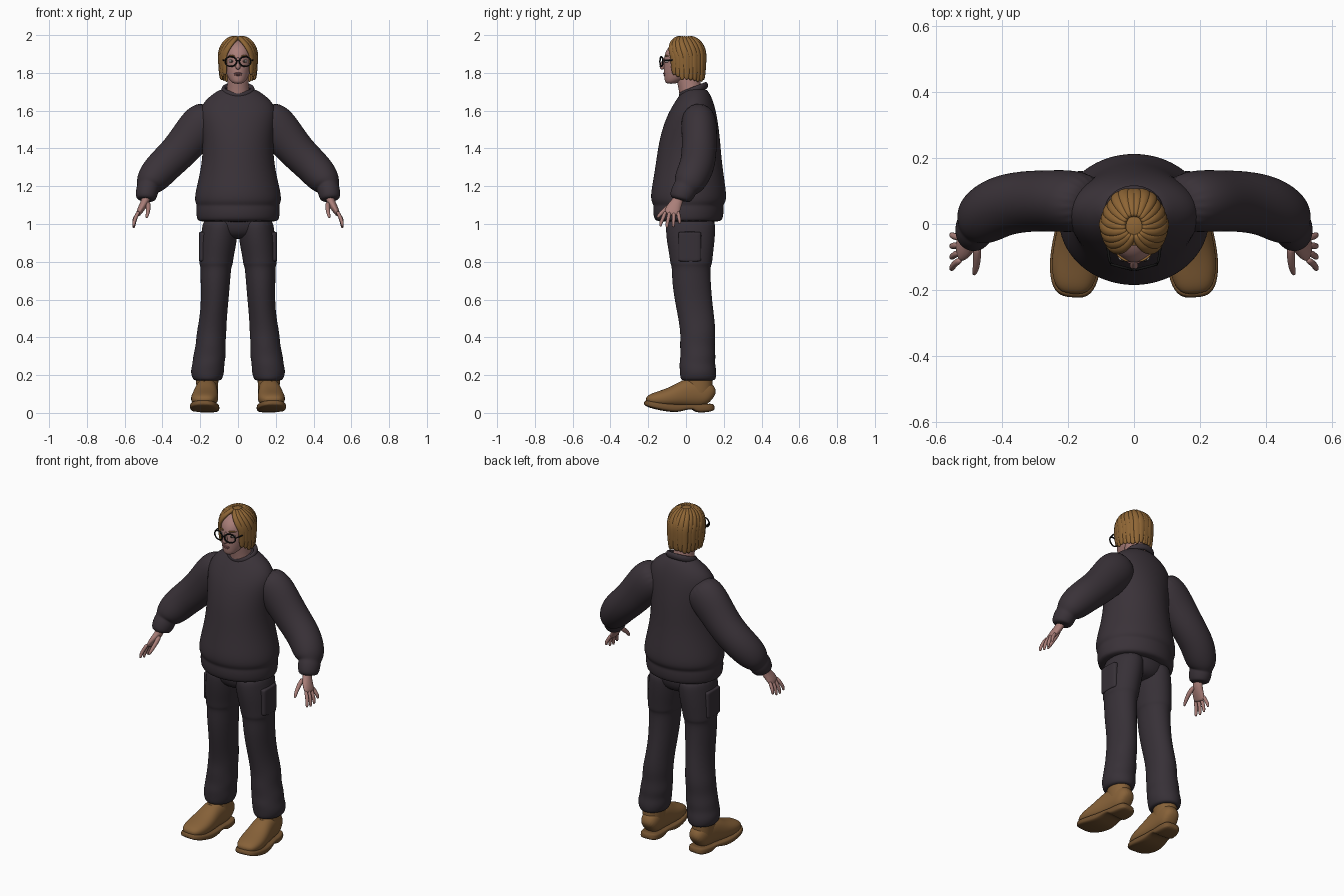
import bpy, bmesh, random
from math import sin, cos, pi, radians
from mathutils import Vector

random.seed(4)
cube = bpy.data.objects.get("Cube")
if cube:
    bpy.data.objects.remove(cube, do_unlink=True)


def material(name, *rgb):
    m = bpy.data.materials.new(name)
    m.use_nodes = True
    m.diffuse_color = (*rgb, 1)
    shader = m.node_tree.nodes["Principled BSDF"]
    shader.inputs["Base Color"].default_value = (*rgb, 1)
    shader.inputs["Roughness"].default_value = 0.8
    return m


skin = material("skin", .40, .21, .19)
lip = material("lip", .30, .12, .12)
hair = material("hair", .27, .13, .035)
wool = material("sweater wool", .042, .032, .040)
cloth = material("trouser cloth", .038, .030, .038)
leather = material("boot leather", .24, .12, .040)
rubber = material("boot sole", .17, .085, .03)
black = material("black frame", .008, .008, .008)
white = material("eye white", .55, .48, .46)
iris = material("iris", .04, .03, .025)


def finish(name, bm, mat, level, mirror):
    """Turn a bmesh into a smooth, optionally mirrored object."""
    bmesh.ops.recalc_face_normals(bm, faces=bm.faces)
    mesh = bpy.data.meshes.new(name)
    bm.to_mesh(mesh)
    bm.free()
    mesh.materials.append(mat)
    mesh.shade_smooth()
    obj = bpy.data.objects.new(name, mesh)
    bpy.context.collection.objects.link(obj)
    if mirror:
        obj.modifiers.new("Mirror", 'MIRROR').use_mirror_merge = False
    if level:
        sub = obj.modifiers.new("Subdivision", 'SUBSURF')
        sub.levels = sub.render_levels = level
    return obj


def loft(name, strands, mat, n=16, flat=False, up=(0, 0, 1), hub=None,
         square=1, level=2, mirror=False):
    """Skin rings of (x, y, z, radius across, radius along up)."""
    bm = bmesh.new()
    grow = 3 / (2 + cos(2 * pi / n))   # offsets subdivision shrinkage

    def bend(v):
        return abs(v) ** square * (1 if v > 0 else -1)

    for rings in strands:
        pts = [Vector(r[:3]) for r in rings]
        loops = []
        for i, (p, ring) in enumerate(zip(pts, rings)):
            u, v = Vector((1, 0, 0)), Vector((0, 1, 0))
            if not flat:
                t = (pts[min(i + 1, len(pts) - 1)] - pts[max(i - 1, 0)]).normalized()
                v = p - Vector(hub) if hub else Vector(up)
                v = (v - t * v.dot(t)).normalized()
                u = v.cross(t)
            angles = [2 * pi * (k + .5) / n for k in range(n)]
            loops.append([bm.verts.new(p + u * bend(cos(a)) * ring[3] * grow
                                       + v * bend(sin(a)) * ring[4] * grow) for a in angles])
        for a, b in zip(loops, loops[1:]):
            for k in range(n):
                j = (k + 1) % n
                bm.faces.new((a[k], a[j], b[j], b[k]))
        bm.faces.new(loops[0])
        bm.faces.new(loops[-1])
    return finish(name, bm, mat, level, mirror)


def ball(name, loc, size, mat, mirror=False):
    bm = bmesh.new()
    bmesh.ops.create_uvsphere(bm, u_segments=16, v_segments=10, radius=1)
    bmesh.ops.scale(bm, vec=size, verts=bm.verts)
    bmesh.ops.translate(bm, vec=loc, verts=bm.verts)
    return finish(name, bm, mat, 0, mirror)


def slab(z, front, back, rx, x=0):
    """Level ring given by its front and back."""
    return (x, (front + back) / 2, z, rx, (back - front) / 2)


def leg(z, inner, outer, front, back):
    return slab(z, front, back, (outer - inner) / 2, (outer + inner) / 2)


def foot(y, bottom, top, w):
    """Upright ring of a boot whose toe turns slightly outward."""
    return (.168 - .08 * y, y, (top + bottom) / 2, w, (top - bottom) / 2)


# Sweater body with a folded hem
loft("sweater_body", [[
    slab(1.01, -.14, .17, .20), slab(1.02, -.17, .195, .218),
    slab(1.08, -.175, .20, .222), slab(1.10, -.17, .195, .217),
    slab(1.12, -.185, .213, .229), slab(1.17, -.185, .212, .225),
    slab(1.25, -.17, .20, .205), slab(1.35, -.155, .187, .187),
    slab(1.45, -.14, .18, .187), slab(1.55, -.11, .167, .20),
    slab(1.61, -.08, .155, .20), slab(1.66, -.05, .14, .17),
    slab(1.70, -.02, .12, .115), slab(1.72, 0, .10, .08)]],
    wool, n=24, flat=True)

# Ribbed collar, tilted down at the front
turns = [2 * pi * k / 20 for k in range(22)]
loft("sweater_collar", [[(.078 * sin(a), .04 - .066 * cos(a), 1.708 - .026 * cos(a), .012, .018)
                         for a in turns]], wool, n=8)

# Sleeves, full at the elbow and gathered into cuffs
loft("sleeves", [[
    (.12, .06, 1.59, .09, .08), (.19, .07, 1.53, .115, .095),
    (.25, .07, 1.46, .105, .092), (.315, .07, 1.38, .097, .092),
    (.39, .06, 1.31, .093, .092), (.44, .035, 1.255, .09, .09),
    (.472, .01, 1.21, .074, .08), (.476, -.002, 1.192, .056, .062),
    (.480, -.01, 1.18, .06, .066), (.488, -.03, 1.14, .055, .06),
    (.489, -.033, 1.125, .042, .046)]], wool, n=20, up=(0, 1, 0), mirror=True)

# Trousers: hips, legs with an overlapping thigh panel, side pockets
loft("trouser_hips", [[slab(1.06, -.10, .15, .17), slab(1.0, -.105, .155, .18),
                       slab(.95, -.09, .14, .15), slab(.92, -.05, .10, .08)]],
     cloth, n=20, flat=True)
loft("trouser_legs", [[
    leg(1.04, .0, .18, -.10, .15), leg(.98, .0, .19, -.108, .156),
    leg(.90, .008, .20, -.10, .15), leg(.82, .025, .203, -.085, .14),
    leg(.785, .028, .205, -.082, .137), leg(.775, .036, .197, -.074, .128),
    leg(.70, .042, .198, -.074, .13), leg(.60, .05, .195, -.06, .137),
    leg(.50, .06, .203, -.04, .15), leg(.42, .062, .22, -.028, .157),
    leg(.36, .068, .222, -.032, .15), leg(.30, .064, .238, -.028, .157),
    leg(.26, .074, .24, -.035, .152), leg(.22, .072, .252, -.032, .162),
    leg(.175, .085, .24, -.03, .158), leg(.17, .10, .22, -.01, .14)]],
    cloth, n=20, flat=True, mirror=True)
loft("thigh_pockets", [[(.185, .02, z, .022, .06) for z in (.80, .81, .88, .95, .96)]],
     cloth, flat=True, square=.5, mirror=True)

# Boots
loft("boot_uppers", [[
    foot(-.212, .055, .08, .03), foot(-.19, .04, .10, .058),
    foot(-.13, .03, .118, .073), foot(-.06, .03, .142, .069),
    foot(0, .03, .18, .06), foot(.07, .03, .19, .056),
    foot(.12, .03, .16, .052), foot(.142, .04, .11, .03)]],
    leather, square=.85, mirror=True)
loft("boot_shafts", [[slab(.06, -.01, .14, .055, .162), slab(.13, -.005, .14, .057, .163),
                      slab(.19, -.005, .14, .06, .163), slab(.205, .0, .135, .056, .163)]],
     leather, flat=True, mirror=True)
loft("boot_soles", [[
    foot(-.222, .045, .068, .03), foot(-.20, .03, .065, .064),
    foot(-.13, .012, .052, .079), foot(-.05, .0, .045, .073),
    foot(0, .018, .045, .064), foot(.04, .02, .045, .06),
    foot(.05, .0, .045, .06), foot(.12, .004, .048, .058),
    foot(.152, .015, .05, .035)]], rubber, square=.5, mirror=True)
laces = []
for y, z in ((-.09, .132), (-.055, .148), (-.02, .17)):
    mid = .168 - .08 * y
    laces.append([(mid + s * .04, y, z - .025 * s * s, .005, .005) for s in (-1, -.5, 0, .5, 1)])
loft("boot_laces", laces, rubber, n=6, level=1, mirror=True)

# Hands
loft("palms", [[(.482, -.035, 1.16, .024, .027), (.49, -.045, 1.12, .022, .028),
                (.507, -.065, 1.09, .02, .038), (.525, -.075, 1.06, .015, .04),
                (.53, -.078, 1.045, .01, .034)]], skin, n=12, up=(0, 1, 0), mirror=True)
fingers = [[(.475, -.06, 1.115, .013, .014), (.474, -.10, 1.085, .012, .013),
            (.478, -.135, 1.055, .01, .01), (.485, -.155, 1.03, .006, .007)]]
for k, drop in enumerate((.0, -.008, -.004, .014)):
    base, tip = -.108 + .022 * k, -.135 + .034 * k
    fingers.append([(.523, base, 1.07, .01, .01), (.543, base * .6 + tip * .4, 1.035, .01, .01),
                    (.552, tip, 1.005 + drop, .009, .009), (.552, tip, .985 + drop, .006, .006)])
loft("fingers", fingers, skin, n=8, up=(0, 1, 0), level=1, mirror=True)

# Neck and head
loft("neck", [[slab(1.64, -.03, .09, .065), slab(1.70, -.035, .085, .058),
               slab(1.76, -.05, .075, .056), slab(1.82, -.06, .07, .055)]], skin, flat=True)
loft("head", [[
    slab(1.742, -.10, -.06, .018), slab(1.752, -.112, -.03, .038),
    slab(1.78, -.115, .03, .056), slab(1.81, -.118, .07, .066),
    slab(1.85, -.116, .085, .073), slab(1.89, -.116, .09, .075),
    slab(1.93, -.10, .08, .07), slab(1.96, -.062, .05, .048),
    slab(1.975, -.02, .02, .02)]], skin, n=20, flat=True)
loft("nose", [[(0, -.108, 1.885, .007, .009), (0, -.118, 1.855, .009, .012),
               (0, -.127, 1.832, .014, .017), (0, -.12, 1.818, .01, .011)]],
     skin, n=10, up=(0, 1, 0))
ball("upper_lip", (0, -.113, 1.797), (.022, .008, .005), lip)
ball("lower_lip", (0, -.112, 1.789), (.019, .008, .005), lip)
ball("eyes", (.034, -.098, 1.862), (.015, .014, .009), white, True)
ball("irises", (.034, -.108, 1.862), (.007, .006, .007), iris, True)
loft("eyebrows", [[(.015, -.113, 1.887, .004, .004), (.035, -.107, 1.893, .004, .004),
                   (.055, -.088, 1.887, .003, .003)]], hair, n=6, level=1, mirror=True)

# Glasses: rims, bridge and temples
rim = [(.038 + .031 * cos(a), -.13 + .008 * cos(a), 1.86 + .026 * sin(a), .004, .004) for a in turns]
bridge = [(x, -.138, 1.866, .003, .003) for x in (-.01, 0, .01)]
temple = [(.069, -.122, 1.868, .004, .004), (.079, -.10, 1.868, .004, .004),
          (.083, 0, 1.868, .004, .004)]
loft("glasses_rims", [rim], black, n=8, up=(0, 1, 0), level=1, mirror=True)
loft("glasses_bridge", [bridge], black, n=8, level=1)
loft("glasses_temples", [temple], black, n=8, level=1, mirror=True)

# Hair: a scalp cap open at the face, then overlapping locks from the parting
crown = Vector((0, -.005, 1.89))
bm = bmesh.new()
bmesh.ops.create_uvsphere(bm, u_segments=32, v_segments=20, radius=1)
bmesh.ops.scale(bm, vec=(.092, .102, .1), verts=bm.verts)
bmesh.ops.translate(bm, vec=crown, verts=bm.verts)
face_side = [f for f in bm.faces
             for c in [f.calc_center_median()] if c.z < 1.81 or (c.y < -.035 and c.z < 1.968)]
bmesh.ops.delete(bm, geom=face_side, context='FACES')
finish("hair_cap", bm, hair, 0, False)

locks = []
for k in range(10):
    end = 54 + 13.5 * k
    start = end - 45 * (1 - k / 10)
    low = 1.79 - .012 * min(k, 3) + random.uniform(-.008, .008)
    lift = random.uniform(.97, 1.03)
    path = []
    for s in range(10):
        t = min(s / 6, 1)
        phi, a = radians(10 + 80 * t), radians(start + (end - start) * t)
        fall = max(s - 6, 0) / 3
        r = sin(phi) ** .8 * lift * (1 - .07 * fall * fall)
        z = crown.z + .099 * cos(phi)
        width = .021 * (.5 + .5 * t) * (1 - .45 * fall * fall)
        path.append((.094 * r * sin(a), crown.y - .105 * r * cos(a),
                     z + (low - z) * fall, width, .011 - .003 * fall))
    locks.append(path)
loft("hair_locks", locks, hair, n=8, hub=crown - Vector((0, 0, .03)), mirror=True)
